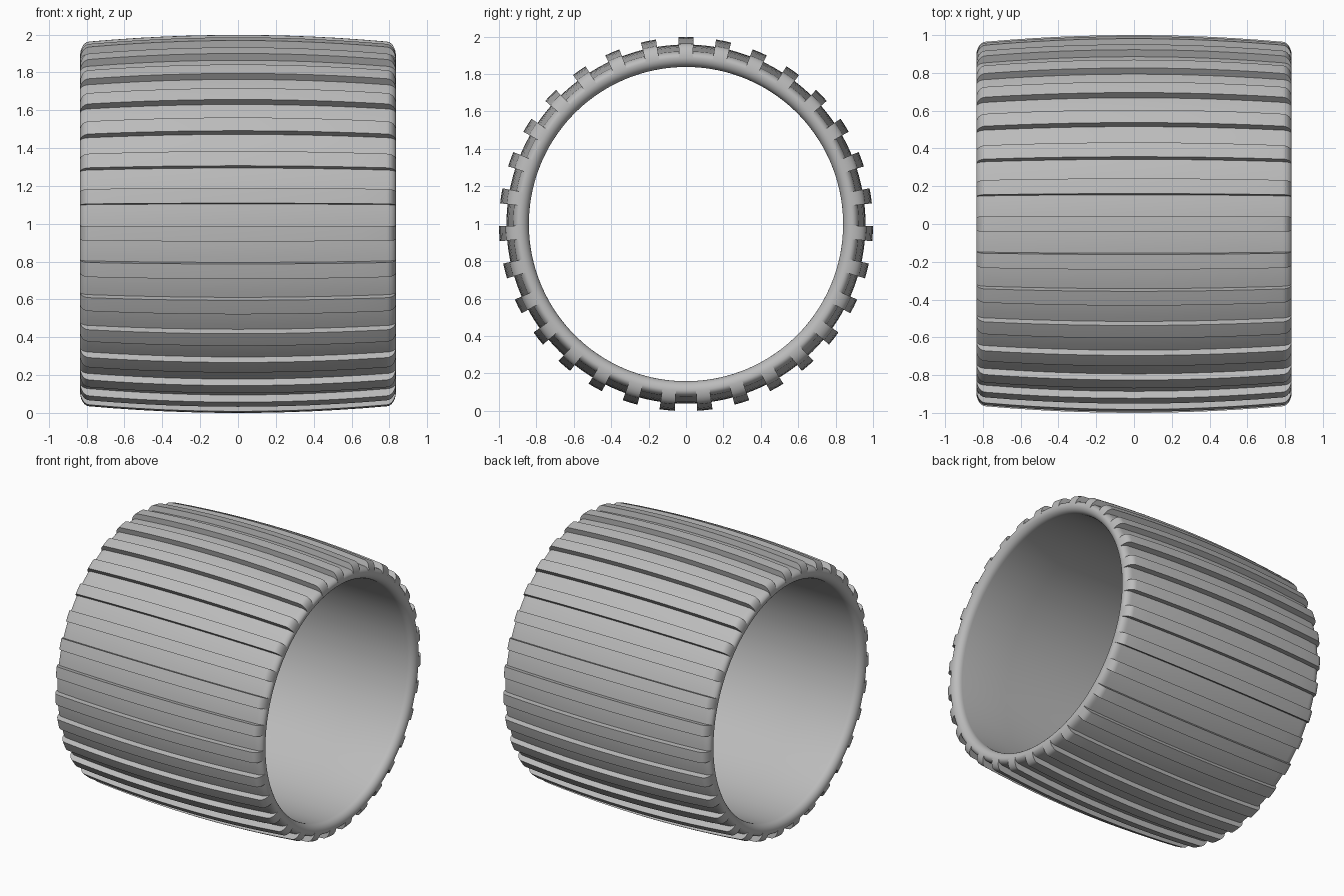
import bpy
import bmesh
from math import sin, cos, pi, radians

cube = bpy.data.objects.get("Cube")
if cube:
    bpy.data.objects.remove(cube, do_unlink=True)

RIBS = 31
PITCH = 2 * pi / RIBS
RIB_HALF = 0.041          # half the angle one rib covers
SHOULDER_X = 0.785        # where the crown turns into the side wall
EDGE = 0.05               # roundness of the side wall
WALL_R = 0.89             # radius at the middle of the side wall
INNER_R = 0.84
CENTRE_Z = 0.998


def crown(x, peak):
    return peak - 0.035 * (x / SHOULDER_X) ** 2


def section(peak):
    """Closed (x, radius) loop through the tyre wall, with a given crown radius."""
    rise = crown(SHOULDER_X, peak) - WALL_R
    half = [(SHOULDER_X * i / 6, crown(SHOULDER_X * i / 6, peak)) for i in range(6)]
    # outer shoulder
    for i in range(7):
        a = pi / 2 * i / 6
        half.append((SHOULDER_X + EDGE * sin(a), WALL_R + rise * cos(a)))
    # inner lip
    for i in range(1, 7):
        a = pi / 2 * i / 6
        half.append((SHOULDER_X + EDGE * cos(a), WALL_R - (WALL_R - INNER_R) * sin(a)))
    # slightly hollow bore
    half += [(0.4, INNER_R + 0.006), (0, INNER_R + 0.008)]
    return half + [(-x, r) for x, r in half[-2:0:-1]]


rib_section = section(1.0)
groove_section = section(0.96)

# Columns around the wheel: a rib, a step down, a groove, a step up
columns = []
for n in range(RIBS):
    mid = n * PITCH
    for k in (-1, 0, 1):
        columns.append((mid + k * RIB_HALF, rib_section))
    gap = PITCH - 2 * RIB_HALF
    for k in range(5):
        columns.append((mid + RIB_HALF + gap * k / 4, groove_section))

# Tyre: loft the sections into one closed ring
bm = bmesh.new()
rings = [[bm.verts.new((x, r * sin(a), CENTRE_Z + r * cos(a))) for x, r in sec]
         for a, sec in columns]
size = len(rib_section)
for i, ring in enumerate(rings):
    following = rings[(i + 1) % len(rings)]
    for j in range(size):
        k = (j + 1) % size
        bm.faces.new((ring[j], ring[k], following[k], following[j]))
bmesh.ops.remove_doubles(bm, verts=bm.verts, dist=0.0002)
bmesh.ops.recalc_face_normals(bm, faces=bm.faces)

mesh = bpy.data.meshes.new("ribbed_tyre")
bm.to_mesh(mesh)
bm.free()
tyre = bpy.data.objects.new("ribbed_tyre", mesh)
bpy.context.collection.objects.link(tyre)

# Grey rubber
rubber = bpy.data.materials.new("grey_rubber")
rubber.use_nodes = True
colour = (0.5, 0.5, 0.5, 1)
rubber.diffuse_color = colour
rubber.node_tree.nodes["Principled BSDF"].inputs["Base Color"].default_value = colour
mesh.materials.append(rubber)

bpy.ops.object.select_all(action="DESELECT")
tyre.select_set(True)
bpy.context.view_layer.objects.active = tyre
bpy.ops.object.shade_smooth_by_angle(angle=radians(35))
